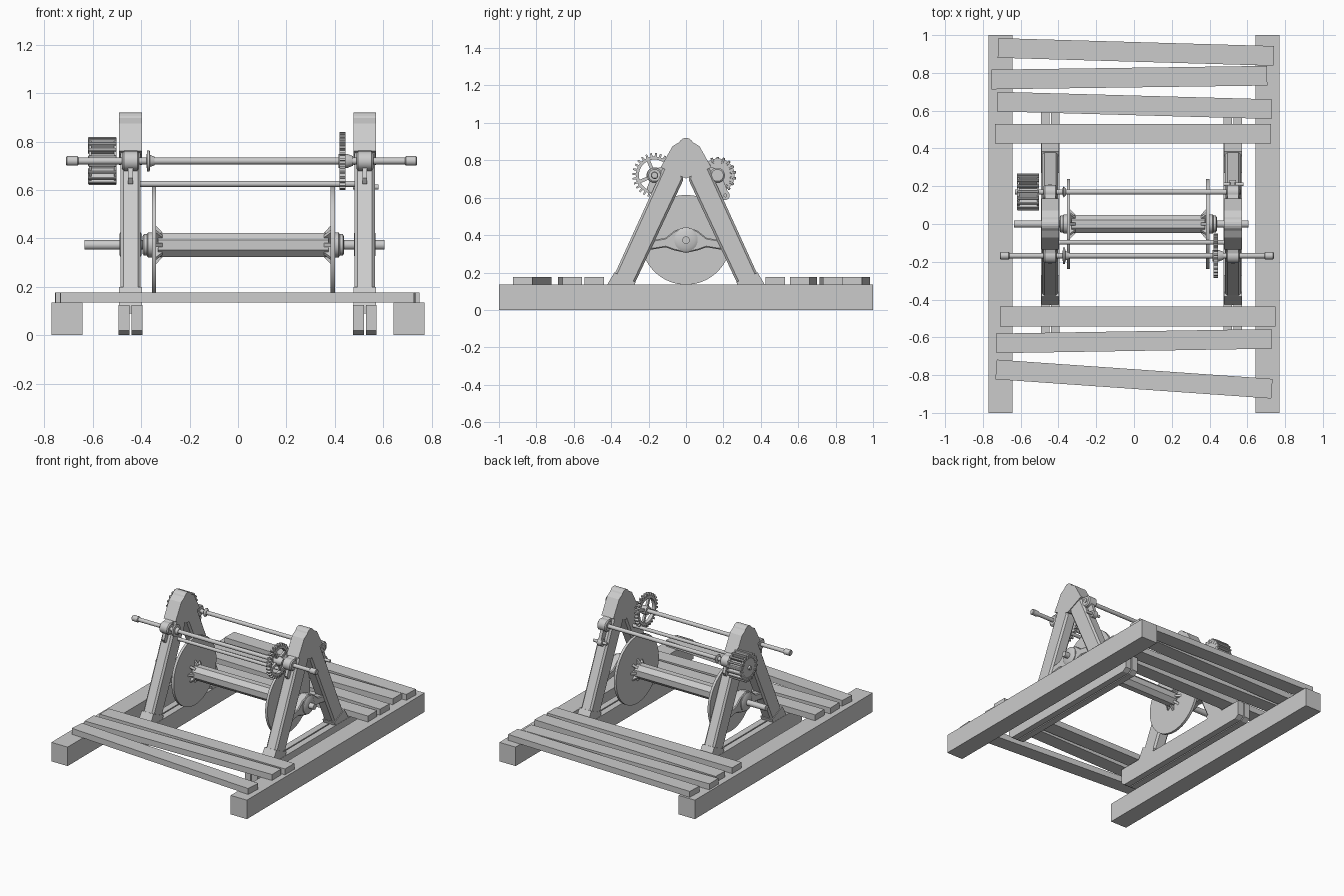
import bpy, bmesh
from math import sin, cos, pi, atan2, hypot
from mathutils import Matrix, Vector

if "Cube" in bpy.data.objects:
    bpy.data.objects.remove(bpy.data.objects["Cube"])


def finish(bm, name, bevel=0, smooth=False):
    bmesh.ops.recalc_face_normals(bm, faces=bm.faces[:])
    me = bpy.data.meshes.new(name)
    bm.to_mesh(me)
    bm.free()
    ob = bpy.data.objects.new(name, me)
    bpy.context.collection.objects.link(ob)
    if bevel:
        m = ob.modifiers.new("bevel", 'BEVEL')
        m.width = bevel
        m.segments = 1
    if smooth:
        bpy.ops.object.select_all(action='DESELECT')
        ob.select_set(True)
        bpy.context.view_layer.objects.active = ob
        bpy.ops.object.shade_smooth_by_angle(angle=0.7)
    return ob


def prism(name, pts, x0, x1, bevel=0):
    """Extrude a (y, z) outline along x."""
    bm = bmesh.new()
    f = bm.faces.new([bm.verts.new((x0, y, z)) for y, z in pts])
    r = bmesh.ops.extrude_face_region(bm, geom=[f])
    bmesh.ops.translate(bm, vec=(x1 - x0, 0, 0),
                        verts=[v for v in r['geom'] if isinstance(v, bmesh.types.BMVert)])
    return finish(bm, name, bevel)


def box(name, x0, x1, y0, y1, z0, z1, bevel=0):
    return prism(name, [(y0, z0), (y1, z0), (y1, z1), (y0, z1)], x0, x1, bevel)


def lathe(name, prof, y, z, n=24, smooth=True):
    """Revolve an (x, radius) profile around an x axis line at (y, z)."""
    bm = bmesh.new()
    rings = [[bm.verts.new((x, y + r * cos(2 * pi * (i + .5) / n), z + r * sin(2 * pi * (i + .5) / n)))
              for i in range(n)] for x, r in prof]
    for a, b in zip(rings, rings[1:]):
        for i in range(n):
            bm.faces.new((a[i], a[(i + 1) % n], b[(i + 1) % n], b[i]))
    bm.faces.new(rings[0])
    bm.faces.new(rings[-1])
    return finish(bm, name, 0, smooth)


def rod(name, x0, x1, r, y, z, n=24):
    return lathe(name, [(x0, r), (x1, r)], y, z, n)


# Ground rails
for s in (-1, 1):
    box("ground_rail", *sorted((s * .642, s * .77)), -1, 1, 0, .135)

# Loose planks: left x, right x, left y, right y (centre lines)
for xa, xb, ya, yb in [(-.72, .74, .932, .89), (-.755, .705, .765, .785), (-.725, .73, .648, .608),
                       (-.735, .725, .478, .478), (-.71, .75, -.49, -.49),
                       (-.73, .73, -.632, -.608), (-.73, .73, -.77, -.872)]:
    p = box("plank", -hypot(xb - xa, yb - ya) / 2, hypot(xb - xa, yb - ya) / 2, -.052, .052, -.021, .021)
    p.location = ((xa + xb) / 2, (ya + yb) / 2, .156)
    p.rotation_euler.z = atan2(yb - ya, xb - xa)

# A-frames
for cx in (-.444, .524):
    # split sill beam under the planks
    for s in (-1, 1):
        a, b = sorted((cx + s * .004, cx + s * .049))
        prism("sill_beam", [(-.57, 0), (.57, 0), (.6, .02), (.6, .125), (-.6, .125), (-.6, .02)], a, b)
    for s in (-1, 1):
        prism("frame_leg", [(s * .405, .14), (s * .275, .14), (s * .012, .70), (s * .06, .87), (s * .10, .81)],
              cx - .042, cx + .042, .012)
        prism("leg_foot", [(s * .43, .09), (s * .43, .12), (s * .383, .2), (s * .27, .148), (s * .29, .09)],
              cx - .047, cx + .047)
    # rounded head
    cap = [(.04 * cos(t), .878 + .042 * sin(t)) for t in [pi * (.15 + .7 * i / 8) for i in range(9)]]
    prism("frame_head", cap + [(-.072, .875), (-.136, .762), (0, .703), (.136, .762), (.072, .875)],
          cx - .047, cx + .047)
    # curved bearing cross brace
    top = [(-.24, .385), (-.17, .375), (-.11, .385), (-.06, .425), (0, .445)]
    bot = [(0, .305), (-.06, .318), (-.11, .335), (-.17, .325), (-.27, .315)]
    prism("bearing_brace", top + [(-y, z) for y, z in top[-2::-1]] + [(-y, z) for y, z in bot[::-1]] + bot[1:],
          cx - .03, cx + .03, .006)
    lathe("axle_bearing", [(cx - .045, .045), (cx - .035, .063), (cx + .035, .063), (cx + .045, .045)], 0, .375)
    # shaft bearings and straps
    for s in (-1, 1):
        lathe("shaft_bearing", [(cx - .035, .032), (cx - .028, .04), (cx + .028, .04), (cx + .035, .032)],
              s * .168, .72)
        prism("bearing_seat", [(s * .168, .755), (s * .11, .77), (s * .14, .67), (s * .18, .685)],
              cx - .028, cx + .028)
        prism("bearing_strap", [(s * .19, .70), (s * .14, .70), (s * .17, .63), (s * .195, .625), (s * .21, .65)],
              cx - .01, cx + .01)

# Winding drum and axle
rod("drum_axle", -.635, .605, .02, 0, .373)
lathe("drum_core", [(-.33, .053), (.375, .053)], 0, .373, 8, False)
for cx, s in ((-.347, 1), (.391, -1)):
    rod("drum_flange", cx - .009, cx + .009, .24, 0, .375, 48)
    lathe("drum_hub", [(cx, .052), (cx - s * .025, .052), (cx - s * .03, .045), (cx - s * .042, .045),
                       (cx - s * .048, .035)], 0, .373)
    for i in range(8):
        rib = prism("flange_rib", [(-.008, 0), (.008, 0), (.008, .088), (-.008, .088)], cx, cx + s * .036)
        for v in rib.data.vertices:
            if abs(v.co.x - cx) > .02 and v.co.z > .05:
                v.co.z = .05
        rib.data.transform(Matrix.Translation((0, 0, .373)) @ Matrix.Rotation(i * pi / 4, 4, 'X'))

# Front shaft with squared end caps and a collar
Y, Z = -.168, .72
rod("front_shaft", -.69, .72, .014, Y, Z)
for a, b in ((-.71, -.66), (.69, .74)):
    lathe("shaft_end", [(a, .016), (a + .004, .02), (b - .004, .02), (b, .016)], Y, Z, 16)
lathe("shaft_collar", [(-.378, .02), (-.376, .043), (-.365, .043), (-.363, .025), (-.345, .018)], Y, Z)

# Toothed wheel: rim, teeth, spokes
bm = bmesh.new()
T = 28
prof = []
for i in range(T):
    for f, r in ((0, .1), (.45, .1), (.55, .119), (.9, .119)):
        t = 2 * pi * (i + f) / T
        prof.append((cos(t), sin(t), r))
loops = [[bm.verts.new((x, Y + c * (r if o else .084), Z + s * (r if o else .084))) for c, s, r in prof]
         for x, o in ((.42, 1), (.445, 1), (.445, 0), (.42, 0))]
for k in range(4):
    a, b = loops[k], loops[(k + 1) % 4]
    for i in range(len(prof)):
        j = (i + 1) % len(prof)
        bm.faces.new((a[i], a[j], b[j], b[i]))
finish(bm, "gear_rim")
for i in range(2):
    sp = box("gear_spoke", .425, .44, -.009, .009, -.09, .09)
    sp.data.transform(Matrix.Translation((0, Y, Z)) @ Matrix.Rotation(i * pi / 2 + .4, 4, 'X'))
lathe("gear_hub", [(.415, .03), (.45, .03), (.475, .02)], Y, Z)

# Back shaft with long-toothed pinion
Y = .17
rod("back_shaft", -.63, .565, .014, Y, Z)
lathe("back_collar", [(-.378, .018), (-.372, .03), (-.36, .018)], Y, Z)
rod("pinion_core", -.615, -.505, .07, Y, Z, 32)
for x in (-.616, -.513):
    rod("pinion_disc", x, x + .01, .09, Y, Z, 40)
for i in range(18):
    b = box("pinion_tooth", -.619, -.502, -.007, .007, .065, .099, .003)
    b.data.transform(Matrix.Translation((0, Y, Z)) @ Matrix.Rotation(i * pi / 9, 4, 'X'))

# Tie rod between frames, and pawl pin
rod("tie_rod", -.43, .5, .012, -.097, .625)
rod("pawl_pin", .475, .58, .01, .21, .612, 16)
rod("pawl_eye", .505, .54, .024, .21, .612, 20)
prism("pawl_arm", [(.14, .71), (.19, .72), (.228, .62), (.19, .605)], .512, .534)
